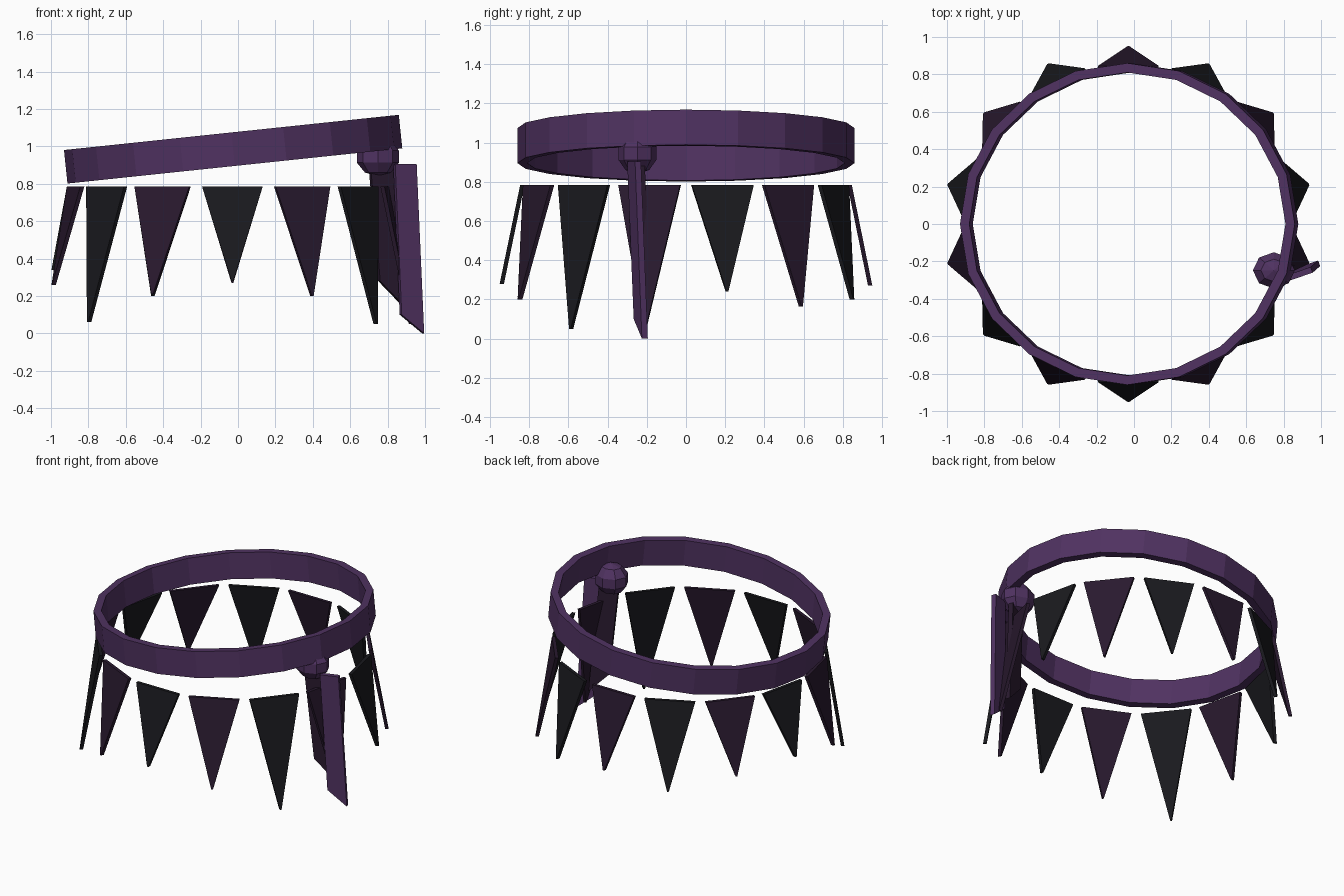
import bpy, bmesh
from math import sin, cos, radians, pi
from mathutils import Vector

if "Cube" in bpy.data.objects:
    bpy.data.objects.remove(bpy.data.objects["Cube"])


def material(name, rgb):
    m = bpy.data.materials.new(name)
    m.diffuse_color = (*rgb, 1)
    m.use_nodes = True
    m.node_tree.nodes["Principled BSDF"].inputs["Base Color"].default_value = m.diffuse_color
    return m


PURPLE = material("purple_cloth", (0.08, 0.032, 0.12))
DARK = material("dark_purple_cloth", (0.022, 0.010, 0.028))
BLACK = material("black_cloth", (0.010, 0.010, 0.013))


def finish(bm, name, mat):
    bmesh.ops.recalc_face_normals(bm, faces=bm.faces)
    me = bpy.data.meshes.new(name)
    bm.to_mesh(me)
    bm.free()
    me.materials.append(mat)
    ob = bpy.data.objects.new(name, me)
    bpy.context.collection.objects.link(ob)
    return ob


def slab(name, pts, offset, mat):
    """Flat polygon thickened symmetrically along the offset vector."""
    bm = bmesh.new()
    off = Vector(offset) / 2
    a = [bm.verts.new(Vector(p) - off) for p in pts]
    b = [bm.verts.new(Vector(p) + off) for p in pts]
    bm.faces.new(a)
    bm.faces.new(b[::-1])
    n = len(pts)
    for i in range(n):
        j = (i + 1) % n
        bm.faces.new((a[i], a[j], b[j], b[i]))
    return finish(bm, name, mat)


# Tilted elliptical belt with 20 sides
bm = bmesh.new()
N = 20
section = [(0, -0.09), (0, 0.09), (-0.05, 0.09), (-0.05, -0.09)]
rings = []
for i in range(N):
    a = 2 * pi * i / N
    rings.append([bm.verts.new(((0.90 + d) * cos(a), (0.86 + d) * sin(a), z))
                  for d, z in section])
for i in range(N):
    p, q = rings[i], rings[(i + 1) % N]
    for k in range(4):
        m = (k + 1) % 4
        bm.faces.new((p[k], q[k], q[m], p[m]))
belt = finish(bm, "belt", PURPLE)
belt.location = (-0.026, 0, 0.985)
belt.rotation_euler = (0, radians(-6), 0)

# Hanging pointed cloth panels, flaring outward, alternating colours
tips = [0.28, 0.20, 0.05, 0.05, 0.24, 0.165, 0.20,
        0.27, 0.20, 0.30, 0.34, 0.26, 0.06, 0.21]
for i, tip_z in enumerate(tips):
    a = -pi / 2 + 2 * pi * i / len(tips)
    out = Vector((cos(a), sin(a), 0))
    side = Vector((-sin(a), cos(a), 0))
    top = Vector((-0.03 + 0.86 * cos(a), 0.835 * sin(a), 0.785))
    tip = Vector((-0.03 + 0.98 * cos(a), 0.94 * sin(a), tip_z))
    slab(f"cloth_panel_{i + 1}",
         [top - side * 0.162, top + side * 0.162,
          tip + side * 0.005, tip - side * 0.005],
         out * 0.022, DARK if i % 2 else BLACK)

# Knot under the belt
bm = bmesh.new()
bmesh.ops.create_uvsphere(bm, u_segments=8, v_segments=5, radius=1)
bmesh.ops.scale(bm, vec=(0.118, 0.102, 0.105), verts=bm.verts)
knot = finish(bm, "belt_knot", PURPLE)
knot.location = (0.748, -0.248, 0.945)

# Two sash tails with slanted ends
slab("outer_sash_tail",
     [(0.835, -0.285, 0.905), (0.95, -0.245, 0.905),
      (0.99, -0.21, 0.0), (0.87, -0.252, 0.10)],
     (-0.011, 0.03, 0), PURPLE)
slab("inner_sash_tail",
     [(0.705, -0.27, 0.88), (0.825, -0.225, 0.88),
      (0.88, -0.19, 0.15), (0.755, -0.235, 0.28)],
     (-0.011, 0.03, 0), DARK)
